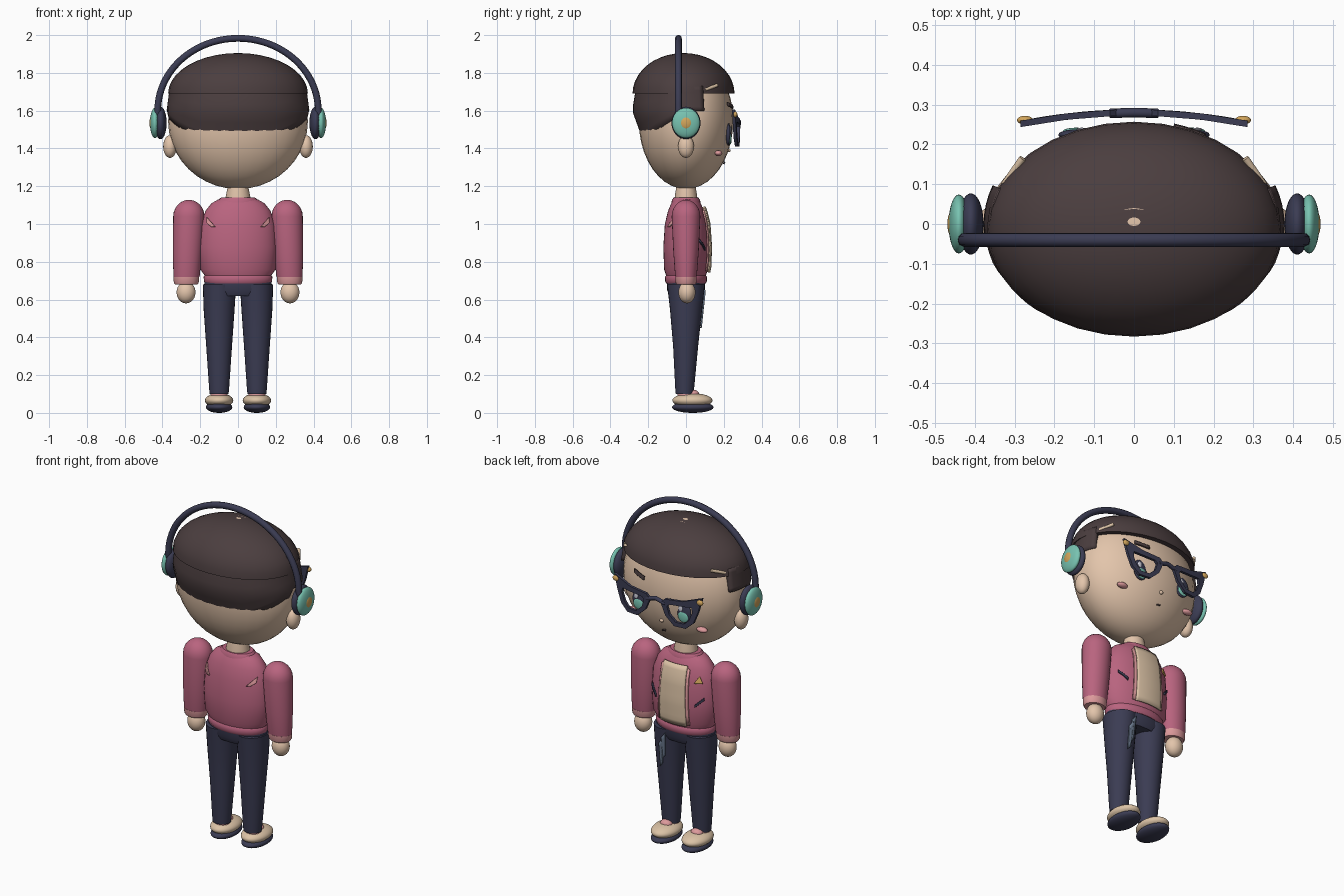
import bpy, bmesh
from math import sin, cos, pi, sqrt, radians
from mathutils import Vector

if "Cube" in bpy.data.objects:
    bpy.data.objects.remove(bpy.data.objects["Cube"], do_unlink=True)


def colour(name, code):
    chans = [int(code[i:i + 2], 16) / 255 for i in (0, 2, 4)]
    lin = [c / 12.92 if c < 0.04 else ((c + 0.055) / 1.055) ** 2.4 for c in chans] + [1]
    m = bpy.data.materials.new(name)
    m.use_nodes = True
    m.diffuse_color = lin
    m.node_tree.nodes["Principled BSDF"].inputs["Base Color"].default_value = lin
    return m


HAIR = colour("dark brown", "4b3e3f")
SKIN = colour("skin", "e3c5ab")
PINK = colour("rose pink", "b9647f")
TRIM = colour("light pink", "dd9a9c")
NAVY = colour("navy", "3b3c53")
TEAL = colour("teal", "78c3b1")
GOLD = colour("gold", "d3a65c")
CREAM = colour("cream", "dcc3a6")
SLATE = colour("faded denim", "6e7d92")
WHITE = colour("pale lavender", "dcdcea")


def finish(name, bm, mat, angle=40):
    bmesh.ops.recalc_face_normals(bm, faces=bm.faces)
    me = bpy.data.meshes.new(name)
    bm.to_mesh(me)
    bm.free()
    me.materials.append(mat)
    ob = bpy.data.objects.new(name, me)
    bpy.context.collection.objects.link(ob)
    bpy.ops.object.select_all(action="DESELECT")
    ob.select_set(True)
    bpy.context.view_layer.objects.active = ob
    bpy.ops.object.shade_smooth_by_angle(angle=radians(angle))
    return ob


def ball(name, mat, centre, radii, floor=None):
    """Ellipsoid, optionally cut flat below a height."""
    bm = bmesh.new()
    bmesh.ops.create_uvsphere(bm, u_segments=32, v_segments=20, radius=1)
    bmesh.ops.scale(bm, vec=radii, verts=bm.verts)
    bmesh.ops.translate(bm, vec=centre, verts=bm.verts)
    if floor is not None:
        cut = bmesh.ops.bisect_plane(bm, geom=bm.verts[:] + bm.edges[:] + bm.faces[:],
                                     plane_co=(0, 0, floor), plane_no=(0, 0, -1), clear_outer=True)
        bmesh.ops.contextual_create(bm, geom=[e for e in cut["geom_cut"] if isinstance(e, bmesh.types.BMEdge)])
    return finish(name, bm, mat)


def loft(name, mat, rings, n=28):
    """Stack of ellipses given as (z, centre x, centre y, radius x, radius y)."""
    bm = bmesh.new()
    loops = [[bm.verts.new((cx + rx * cos(2 * pi * i / n), cy + ry * sin(2 * pi * i / n), z))
              for i in range(n)] for z, cx, cy, rx, ry in rings]
    for a, b in zip(loops, loops[1:]):
        for i in range(n):
            bm.faces.new((a[i], a[(i + 1) % n], b[(i + 1) % n], b[i]))
    bm.faces.new(loops[0])
    bm.faces.new(loops[-1])
    return finish(name, bm, mat)


def surface(rings, side=1):
    """Function giving y on a lofted body at a given x and z."""
    def y_at(x, z):
        for a, b in zip(rings, rings[1:]):
            lo, hi = min(a[0], b[0]), max(a[0], b[0])
            if lo <= z <= hi:
                t = (z - a[0]) / (b[0] - a[0])
                cx, cy, rx, ry = [p + (q - p) * t for p, q in zip(a[1:], b[1:])]
                return cy + side * ry * sqrt(max(0, 1 - ((x - cx) / rx) ** 2))
        return 0
    return y_at


def plate(name, mat, corners, y_at, lift=0.005, n=6):
    """Thin four-cornered patch laid over a surface."""
    bm = bmesh.new()
    a, b, c, d = [Vector(p) for p in corners]
    grid = []
    for i in range(n + 1):
        row = []
        for j in range(n + 1):
            p = a.lerp(b, i / n).lerp(d.lerp(c, i / n), j / n)
            row.append(bm.verts.new((p.x, y_at(p.x, p.y) + lift, p.y)))
        grid.append(row)
    for i in range(n):
        for j in range(n):
            bm.faces.new((grid[i][j], grid[i + 1][j], grid[i + 1][j + 1], grid[i][j + 1]))
    ob = finish(name, bm, mat)
    mod = ob.modifiers.new("thickness", "SOLIDIFY")
    mod.thickness, mod.offset = 0.008, 0
    return ob


def tube(name, mat, points, radius):
    cu = bpy.data.curves.new(name, "CURVE")
    cu.dimensions = "3D"
    cu.bevel_depth, cu.bevel_resolution, cu.use_fill_caps = radius, 3, True
    sp = cu.splines.new("POLY")
    sp.points.add(len(points) - 1)
    for p, co in zip(sp.points, points):
        p.co = (*co, 1)
    cu.materials.append(mat)
    ob = bpy.data.objects.new(name, cu)
    bpy.context.collection.objects.link(ob)


# Head and neck
HC, HR = 1.545, (0.37, 0.25, 0.36)
ball("head", SKIN, (0, 0, HC), HR)
loft("neck", SKIN, [(1.08, 0, 0, .068, .062), (1.14, 0, 0, .066, .06), (1.22, 0, 0, .05, .048)])


def face(x, z):
    return HR[1] * sqrt(max(0, 1 - (x / HR[0]) ** 2 - ((z - HC) / HR[2]) ** 2))


# Hair: flat-bottomed cap plus a shell around the back and sides
ball("hair_cap", HAIR, (0, -.013, 1.69), (.37, .27, .215), floor=1.69)
bm = bmesh.new()
cols = []
for i in range(45):
    t = -110 + 5 * i
    k = min(1, max(0, (abs(t) - 30) / 45))
    low = 1.6 if abs(t) > 80 else 1.44 + .11 * k
    col = []
    for j in range(7):
        z = 1.73 + (low - 1.73) * j / 6
        u = (z - 1.6) / (.12 if z > 1.6 else .16)
        rx, ry = (.378 - .016 * u, .285 - .02 * u) if u > 0 else (.378 + .025 * u, .285 + .058 * u)
        col.append(bm.verts.new((rx * sin(radians(t)), -ry * cos(radians(t)), z)))
    cols.append(col)
for a, b in zip(cols, cols[1:]):
    for j in range(6):
        bm.faces.new((a[j], b[j], b[j + 1], a[j + 1]))
shell = finish("back_hair", bm, HAIR)
mod = shell.modifiers.new("thickness", "SOLIDIFY")
mod.thickness, mod.offset = .035, -1

# Face details
plate("mouth", HAIR, [(-.012, 1.33), (.012, 1.325), (.008, 1.318), (-.008, 1.322)], face, n=2)
ball("nose", SKIN, (0, face(0, 1.39), 1.39), (.012, .01, .01))
plate("eyebrow", HAIR, [(.10, 1.63), (.18, 1.645), (.18, 1.625), (.10, 1.61)], face, lift=.012)
for s, side in ((1, "left"), (-1, "right")):
    ball(side + "_ear", SKIN, (s * .36, 0, 1.41), (.036, .042, .06))
    ball(side + "_cheek", TRIM, (s * .225, .172, 1.375), (.033, .02, .015))
    ball(side + "_eye", NAVY, (s * .145, .224, 1.475), (.045, .014, .06))
    ball(side + "_iris", TEAL, (s * .145, .234, 1.452), (.033, .008, .032))
    ball(side + "_eye_glint", WHITE, (s * .145 + .014, .238, 1.5), (.013, .004, .018))
    tube(side + "_hair_clip", CREAM, [(s * .325, .10, 1.71), (s * .28, .165, 1.735)], .009)

# Winged spectacles
OUTER = [(.035, 1.53), (.06, 1.555), (.17, 1.565), (.285, 1.605), (.262, 1.52), (.235, 1.45), (.19, 1.41), (.12, 1.41), (.065, 1.46)]
INNER = [(.075, 1.515), (.09, 1.53), (.17, 1.535), (.225, 1.54), (.228, 1.51), (.21, 1.465), (.18, 1.435), (.13, 1.435), (.09, 1.47)]


def lens_y(x):
    return .28 - .35 * x * x


for s, side in ((1, "left"), (-1, "right")):
    bm = bmesh.new()
    layers = [[[bm.verts.new((s * x, lens_y(x) + dy, z)) for x, z in pts] for pts in (OUTER, INNER)]
              for dy in (-.008, .008)]
    n = len(OUTER)
    for i in range(n):
        j = (i + 1) % n
        for out, inn in layers:
            bm.faces.new((out[i], out[j], inn[j], inn[i]))
        for k in (0, 1):
            bm.faces.new((layers[0][k][i], layers[0][k][j], layers[1][k][j], layers[1][k][i]))
    finish(side + "_spectacle_rim", bm, NAVY, 30)
    ball(side + "_spectacle_stud", GOLD, (s * .274, .261, 1.58), (.02, .011, .016))
tube("spectacle_bridge", NAVY, [(-.06, .278, 1.525), (0, .28, 1.542), (.06, .278, 1.525)], .012)

# Headphones
arc = [(.425 * cos(pi * i / 40), -.04, 1.6 + .383 * sin(pi * i / 40)) for i in range(41)]
tube("headband", NAVY, [(.43, -.035, 1.57)] + arc + [(-.43, -.035, 1.57)], .018)
for s, side in ((1, "left"), (-1, "right")):
    ball(side + "_ear_cushion", NAVY, (s * .41, 0, 1.535), (.032, .077, .086))
    ball(side + "_ear_cup", TEAL, (s * .44, 0, 1.535), (.026, .074, .08))
    ball(side + "_ear_cup_button", GOLD, (s * .453, 0, 1.535), (.016, .037, .04))

# Jacket
TORSO = [(.69, 0, 0, .165, .098), (.73, 0, 0, .178, .106), (.76, 0, 0, .2, .116), (.88, 0, 0, .206, .12),
         (1.0, 0, 0, .198, .112), (1.07, 0, 0, .172, .095), (1.11, 0, 0, .14, .078), (1.13, 0, 0, .105, .066)]
loft("jacket_body", PINK, TORSO, 36)
loft("jacket_hem", PINK, [(.685, 0, 0, .172, .104), (.695, 0, 0, .18, .11), (.72, 0, 0, .182, .111), (.73, 0, 0, .176, .104)], 36)
loft("collar", PINK, [(1.10, 0, 0, .112, .078), (1.125, 0, 0, .107, .075), (1.14, 0, 0, .09, .066)])
chest, back = surface(TORSO), surface(TORSO, -1)
plate("shirt_panel", CREAM, [(-.075, 1.09), (.075, 1.09), (.085, .745), (-.085, .745)], chest, lift=.014, n=12)
plate("badge", GOLD, [(-.14, 1.04), (-.14, 1.04), (-.118, 1.0), (-.16, 1.0)], chest)
for s, side in ((1, "left"), (-1, "right")):
    plate(side + "_jacket_edge", TRIM, [(s * .075, 1.08), (s * .09, 1.07), (s * .1, .75), (s * .083, .75)], chest, lift=.01)
    plate(side + "_pocket", NAVY, [(s * .125, .875), (s * .17, .92), (s * .17, .905), (s * .125, .86)], chest)
    plate(side + "_back_stripe", TRIM, [(s * .12, .985), (s * .165, 1.035), (s * .165, 1.005), (s * .14, .985)], back, lift=-.005)

# Arms, hands, legs and shoes
HIP = [(.55, .1, 0, .082, .085), (.68, .098, 0, .088, .1)]
LEG = [(.1, .1, -.007, .05, .047), (.13, .1, -.007, .053, .05), (.35, .1, -.002, .068, .066)] + HIP
leg_front = surface(LEG)
for s, side in ((1, "left"), (-1, "right")):
    sleeve = [(.70, s * .274, 0, .064, .052), (.73, s * .272, 0, .07, .058), (.85, s * .268, 0, .077, .067),
              (1.04, s * .26, 0, .083, .076)]
    sleeve += [(1.04 + .088 * sin(a), s * .26, 0, .083 * cos(a), .076 * cos(a))
               for a in [radians(15 * k) for k in range(1, 6)] + [radians(86)]]
    loft(side + "_sleeve", PINK, sleeve)
    loft(side + "_cuff", TRIM, [(.68, s * .274, 0, .06, .05), (.69, s * .274, 0, .066, .055), (.72, s * .273, 0, .068, .057)])
    ball(side + "_hand", SKIN, (s * .275, .005, .638), (.05, .045, .058))
    loft(side + "_trouser_leg", NAVY, [(z, s * cx, cy, rx, ry) for z, cx, cy, rx, ry in LEG])
    for k, (x, top, low) in enumerate(((.08, .66, .5), (.098, .62, .45))):
        plate(f"{side}_denim_fade_{k + 1}", SLATE, [(s * (x - .012), top), (s * (x + .012), top - .03),
              (s * (x + .012), low), (s * (x - .004), low + .02)], leg_front)
    loft(side + "_sock", TRIM, [(.07, s * .1, 0, .045, .045), (.115, s * .1, 0, .044, .043)])
    ball(side + "_shoe_sole", NAVY, (s * .1, .036, .03), (.07, .11, .03))
    ball(side + "_shoe", CREAM, (s * .1, .034, .066), (.075, .106, .038))
    ball(side + "_shoe_tongue", TRIM, (s * .1, .04, .098), (.035, .03, .024))
loft("trouser_waist", NAVY, [(.62, 0, 0, .165, .085), (.65, 0, 0, .18, .1), (.7, 0, 0, .178, .102)], 36)
